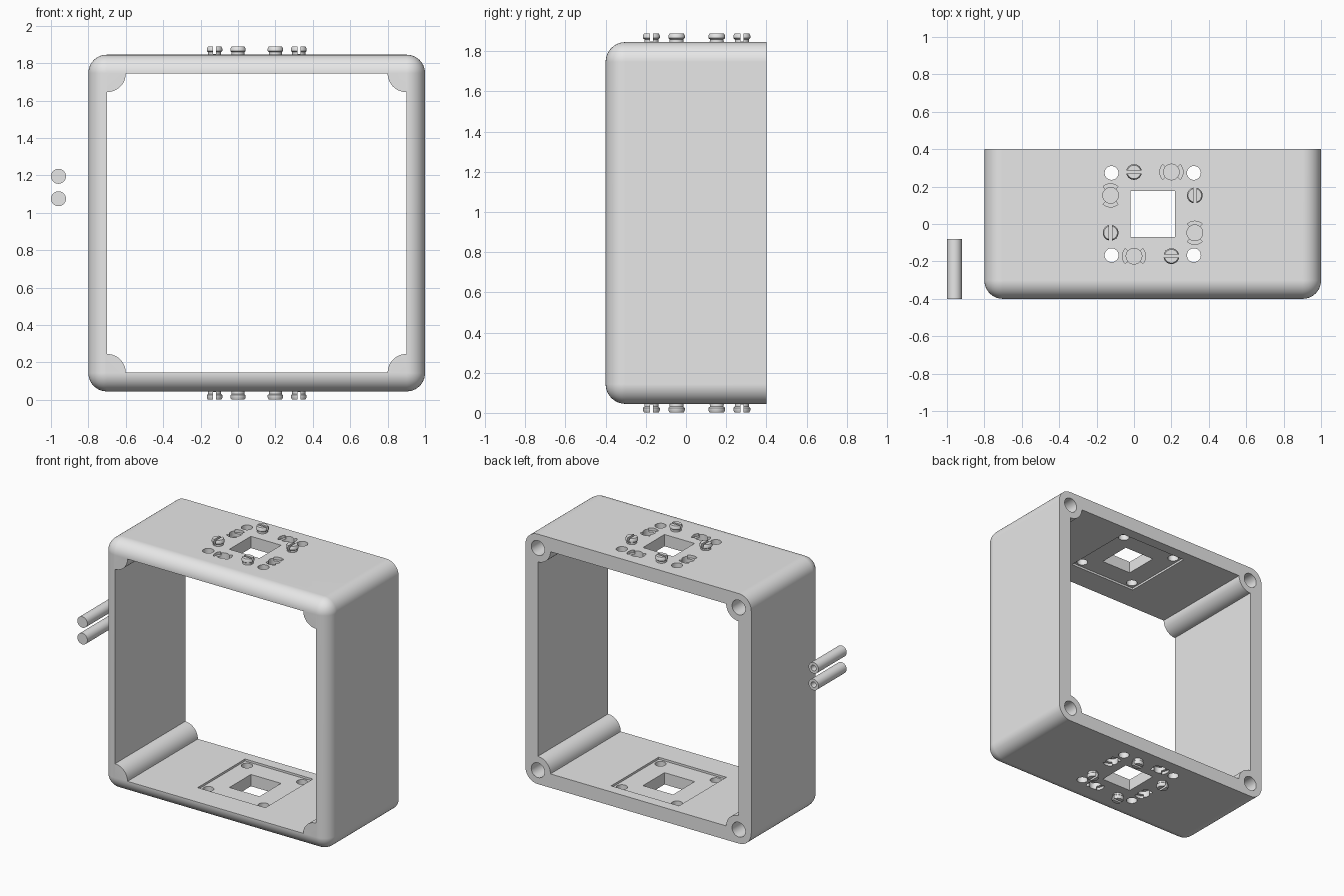
import bpy, bmesh
from math import cos, sin, pi, radians
from mathutils import Matrix, Vector

cube = bpy.data.objects.get("Cube")
if cube:
    bpy.data.objects.remove(cube)

grey = bpy.data.materials.new("light_grey")
grey.use_nodes = True
grey.diffuse_color = (0.8, 0.8, 0.8, 1)
for node in grey.node_tree.nodes:
    if node.type == 'BSDF_PRINCIPLED':
        node.inputs["Base Color"].default_value = grey.diffuse_color

CENTRE = Matrix.Translation((0.1, 0, 0.945))       # middle of the frame
PANEL = Matrix.Translation((0.1, 0.053, 0.945))    # middle of the connector pattern
HALF, WALL = 0.9, 0.1
INNER = HALF - WALL


def add_object(name, bm):
    bmesh.ops.recalc_face_normals(bm, faces=bm.faces)
    mesh = bpy.data.meshes.new(name)
    bm.to_mesh(mesh)
    bm.free()
    mesh.materials.append(grey)
    obj = bpy.data.objects.new(name, mesh)
    bpy.context.scene.collection.objects.link(obj)
    return obj


def loft(name, rings, matrix):
    """Closed solid through a stack of equal-length rings."""
    bm = bmesh.new()
    loops = [[bm.verts.new(matrix @ Vector(p)) for p in ring] for ring in rings]
    n = len(loops[0])
    for a, b in zip(loops, loops[1:]):
        for i in range(n):
            j = (i + 1) % n
            bm.faces.new((a[i], a[j], b[j], b[i]))
    bm.faces.new(loops[0])
    bm.faces.new(loops[-1])
    return add_object(name, bm)


def arc(r, start, end, n, cx=0, cy=0):
    steps = [radians(start + (end - start) * i / n) for i in range(n + 1)]
    return [(cx + r * cos(t), cy + r * sin(t)) for t in steps]


def circle(r, n=32):
    return arc(r, 0, 360, n)[:-1]


def rect(w, h):
    return [(-w / 2, -h / 2), (w / 2, -h / 2), (w / 2, h / 2), (-w / 2, h / 2)]


def prism_z(name, outline, low, high, matrix):
    return loft(name, [[(a, b, t) for a, b in outline] for t in (low, high)], matrix)


def prism_y(name, outline, low, high, matrix):
    return loft(name, [[(a, t, b) for a, b in outline] for t in (low, high)], matrix)


def activate(obj):
    bpy.ops.object.select_all(action='DESELECT')
    obj.select_set(True)
    bpy.context.view_layer.objects.active = obj


def cut(obj, cutters):
    activate(obj)
    for cutter in cutters:
        mod = obj.modifiers.new("cut", 'BOOLEAN')
        mod.operation, mod.solver, mod.object = 'DIFFERENCE', 'EXACT', cutter
        bpy.ops.object.modifier_apply(modifier=mod.name)
        bpy.data.objects.remove(cutter)


def smooth(obj):
    activate(obj)
    bpy.ops.object.shade_smooth_by_angle(angle=radians(30))
    mod = obj.modifiers.new("clean_normals", 'WEIGHTED_NORMAL')
    mod.keep_sharp = True


# Frame block, rounded everywhere except around the back face
bm = bmesh.new()
bmesh.ops.create_cube(bm, size=1)
bmesh.ops.scale(bm, vec=(2 * HALF, 0.8, 2 * HALF), verts=bm.verts)
bmesh.ops.translate(bm, vec=CENTRE.translation, verts=bm.verts)
round_edges = [e for e in bm.edges if min(v.co.y for v in e.verts) < 0]
bmesh.ops.bevel(bm, geom=round_edges, offset=0.098, offset_type='OFFSET',
                segments=10, profile=0.5, affect='EDGES')
frame = add_object("frame", bm)

# Main opening, leaving a quarter-round boss in each corner
outline = []
for k, (sx, sz) in enumerate([(1, 1), (-1, 1), (-1, -1), (1, -1)]):
    outline += arc(0.1, 270 + 90 * k, 180 + 90 * k, 12, sx * INNER, sz * INNER)
cutters = [prism_y("opening_cutter", outline, -1, 1, CENTRE)]

# Shallow square recess inside, and the square window through both panels
cutters.append(prism_z("recess_cutter", rect(0.54, 0.54), -INNER - 0.015, INNER + 0.015, PANEL))
cutters.append(prism_z("window_cutter", rect(0.24, 0.245), -1, 1, PANEL))

# Pin holes in the back of the bosses, and small holes around the windows
for sx in (-1, 1):
    for s in (-1, 1):
        boss = CENTRE @ Matrix.Translation((sx * INNER, 0, s * INNER))
        cutters.append(prism_y("pin_hole_cutter", circle(0.053), 0.06, 0.5, boss))
        spot = PANEL @ Matrix.Translation((sx * 0.22, s * 0.22, 0))
        cutters.append(prism_z("panel_hole_cutter", circle(0.037), -1, 1, spot))

# Slotted pegs and eared sockets, four of each per panel
PEG_PROFILE = [(0.035, -0.01), (0.035, 0.014), (0.042, 0.02), (0.042, 0.032), (0.036, 0.044)]
for side, label in enumerate(("top", "bottom")):
    for k in range(4):
        turn = PANEL @ Matrix.Rotation(pi * side, 4, 'Y') @ Matrix.Rotation(-pi / 2 * k, 4, 'Z')
        spot = turn @ Matrix.Translation((-0.1, 0.225, HALF))
        rings = [[(a, b, z) for a, b in circle(r)] for r, z in PEG_PROFILE]
        peg = loft(f"{label}_peg_{k + 1}", rings, spot)
        cut(peg, [prism_z("slot_cutter", rect(0.2, 0.016), 0.004, 0.1, spot)])
        smooth(peg)

        spot = turn @ Matrix.Translation((0.1, 0.225, HALF))
        cutters.append(prism_z("socket_cutter", circle(0.042), -0.045, 0.05, spot))
        for a in (0, 180):
            ear = arc(0.062, a - 40, a + 40, 8) + arc(0.03, a + 40, a - 40, 8)
            cutters.append(prism_z("ear_cutter", ear, -0.02, 0.05, spot))

cut(frame, cutters)
smooth(frame)

# Two loose pins beside the frame, each with a bore in the back end
for i, z in enumerate((1.075, 1.195)):
    place = Matrix.Translation((-0.96, 0, z))
    pin = prism_y(f"loose_pin_{i + 1}", circle(0.04), -0.4, -0.08, place)
    cut(pin, [prism_y("bore_cutter", circle(0.02), -0.3, 0, place)])
    smooth(pin)
